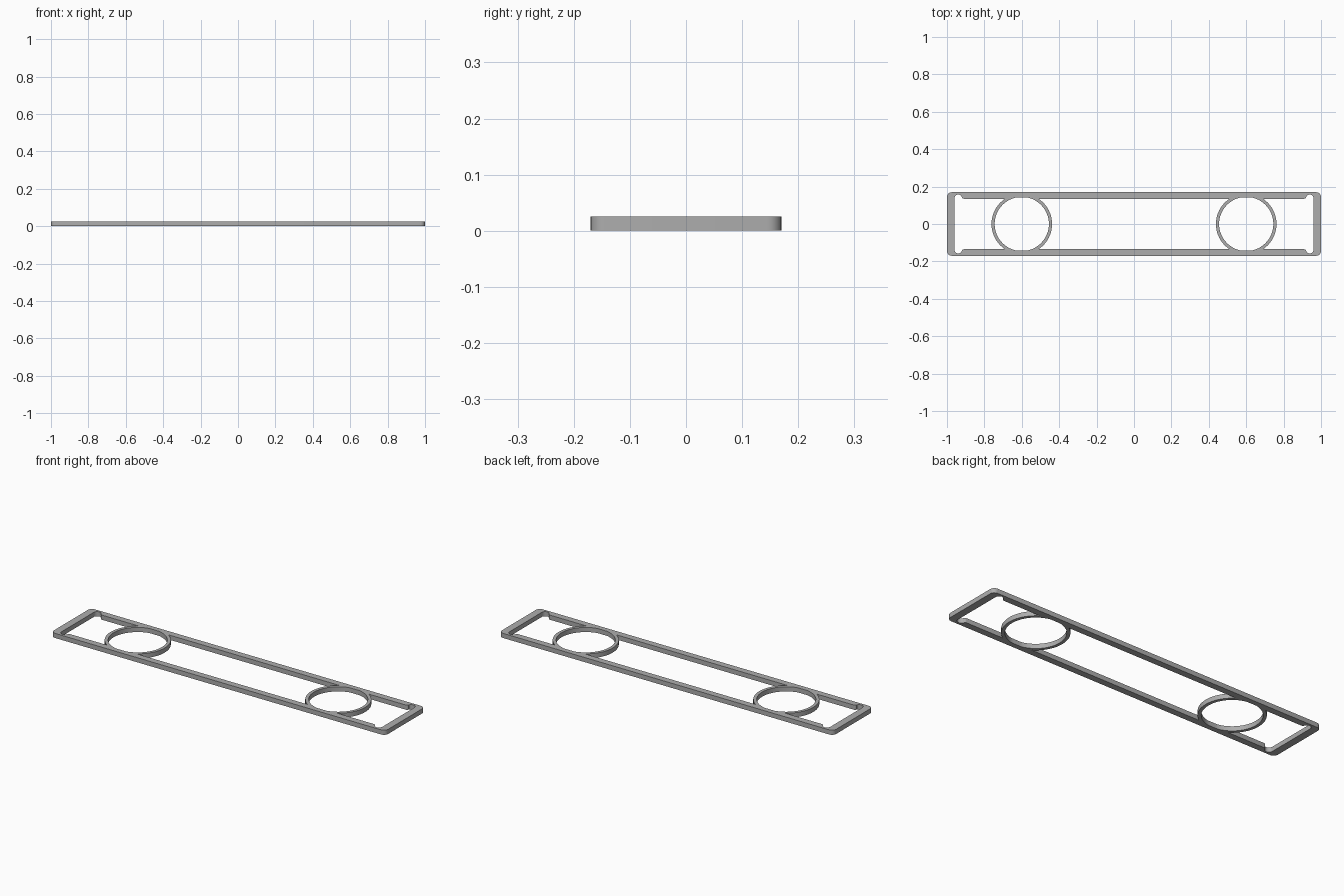
import bpy, bmesh
from math import pi, sin, cos

HEIGHT = 0.025

cube = bpy.data.objects.get("Cube")
if cube:
    bpy.data.objects.remove(cube)

grey = bpy.data.materials.new("grey plastic")
grey.use_nodes = True
grey.diffuse_color = (0.42, 0.42, 0.42, 1)
grey.node_tree.nodes["Principled BSDF"].inputs["Base Color"].default_value = grey.diffuse_color


def arc(cx, cy, r, start, end, steps):
    """Points along an arc, angles in units of pi."""
    return [(cx + r * cos(pi * (start + (end - start) * i / steps)),
             cy + r * sin(pi * (start + (end - start) * i / steps))) for i in range(steps + 1)]


def four_way(quarter):
    """Mirror a quarter outline over both axes into a closed loop."""
    half = quarter + [(x, -y) for x, y in reversed(quarter)]
    return half + [(-x, y) for x, y in reversed(half)]


def prism(name, outline, z0=0, z1=HEIGHT, x=0):
    """Extrude a closed outline between two heights."""
    bm = bmesh.new()
    base = bm.faces.new([bm.verts.new((px + x, py, z0)) for px, py in outline])
    top = bmesh.ops.extrude_face_region(bm, geom=[base])["geom"]
    bmesh.ops.translate(bm, verts=[v for v in top if isinstance(v, bmesh.types.BMVert)],
                        vec=(0, 0, z1 - z0))
    bmesh.ops.recalc_face_normals(bm, faces=bm.faces)
    mesh = bpy.data.meshes.new(name)
    bm.to_mesh(mesh)
    bm.free()
    mesh.materials.append(grey)
    obj = bpy.data.objects.new(name, mesh)
    bpy.context.collection.objects.link(obj)
    return obj


def combine(target, tool, operation):
    """Apply a boolean and remove its tool."""
    mod = target.modifiers.new(operation.lower(), "BOOLEAN")
    mod.operation, mod.object, mod.solver = operation, tool, "EXACT"
    bpy.context.view_layer.objects.active = target
    bpy.ops.object.modifier_apply(modifier=mod.name)
    bpy.data.objects.remove(tool)


# Outer plate with rounded corners
frame = prism("frame", four_way(arc(0.975, 0.145, 0.025, 0.5, 0, 6)))

# Window with a rounded relief in every corner
window = arc(0.91, 0.145, 0.01, -0.5, 0, 4) + arc(0.94, 0.138, 0.02, 0.9, 0, 10)
combine(frame, prism("window_cutter", four_way(window), -0.1, 0.1), "DIFFERENCE")

# Round holders: a ring joined to both rails, its hole flattened at the rails
for side in (-1, 1):
    x = side * 0.6
    combine(frame, prism("ring", arc(0, 0, 0.162, 0, 2, 64)[:-1], x=x), "UNION")
    hole = [(px, max(-0.142, min(0.142, py))) for px, py in arc(0, 0, 0.145, 0, 2, 64)[:-1]]
    combine(frame, prism("hole_cutter", hole, -0.1, 0.1, x), "DIFFERENCE")

bpy.ops.object.select_all(action="DESELECT")
frame.select_set(True)
bpy.context.view_layer.objects.active = frame
bpy.ops.object.shade_smooth_by_angle(angle=pi / 6)
